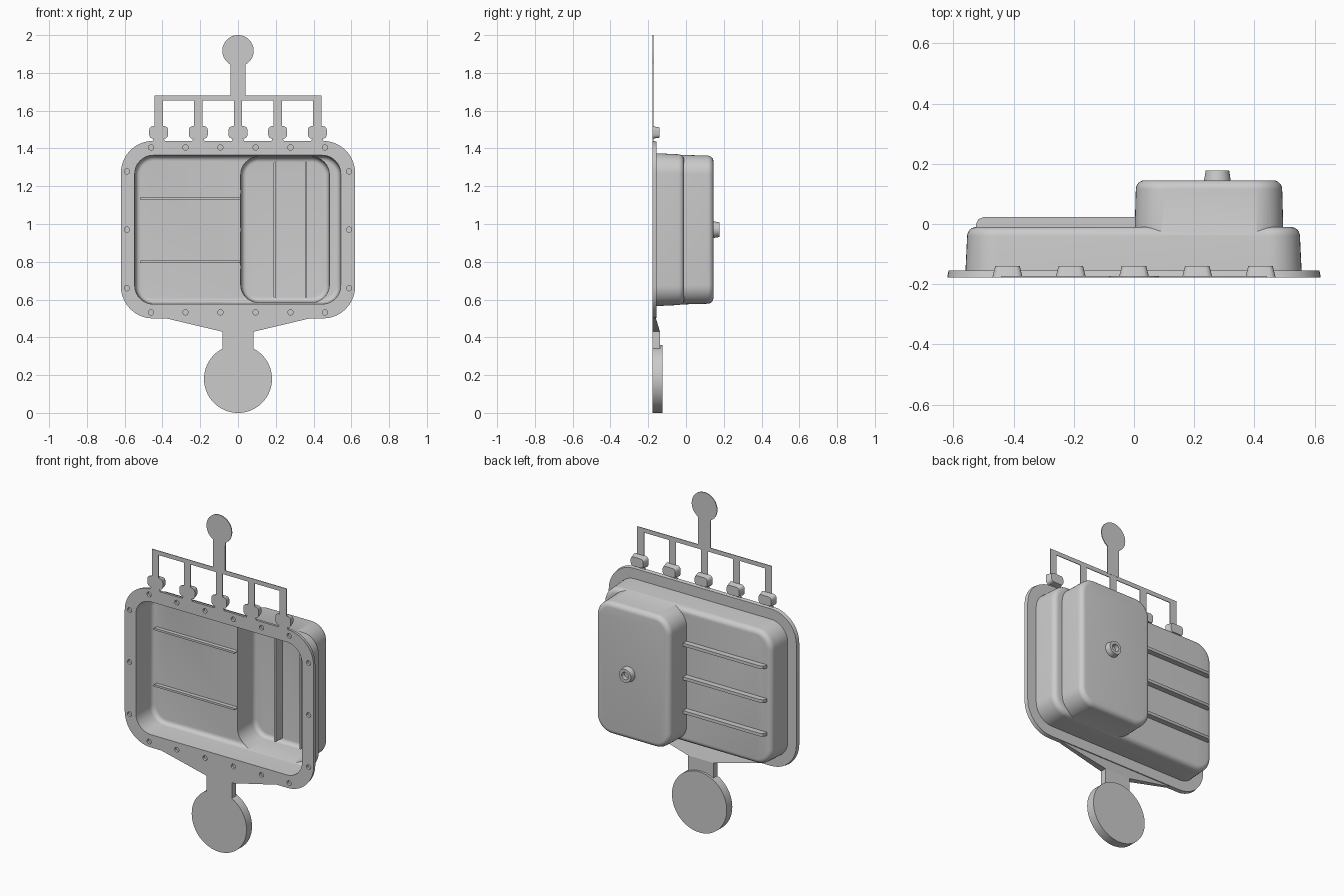
import bpy, bmesh
from math import sin, cos, pi, radians

if "Cube" in bpy.data.objects:
    bpy.data.objects.remove(bpy.data.objects["Cube"])

FRONT = -0.177


def finish(name, bm, smooth=True):
    bmesh.ops.recalc_face_normals(bm, faces=bm.faces)
    me = bpy.data.meshes.new(name)
    bm.to_mesh(me)
    bm.free()
    ob = bpy.data.objects.new(name, me)
    bpy.context.collection.objects.link(ob)
    if smooth:
        shade(ob)
    return ob


def activate(ob):
    bpy.ops.object.select_all(action='DESELECT')
    ob.select_set(True)
    bpy.context.view_layer.objects.active = ob


def shade(ob):
    activate(ob)
    bpy.ops.object.shade_smooth_by_angle(angle=radians(35))


def rounded(x0, x1, z0, z1, r, n=10):
    pts = []
    for k, (cx, cz) in enumerate([(x1 - r, z1 - r), (x0 + r, z1 - r), (x0 + r, z0 + r), (x1 - r, z0 + r)]):
        for i in range(n + 1):
            a = (k + i / n) * pi / 2
            pts.append((cx + r * cos(a), cz + r * sin(a)))
    return pts


def circle(cx, cz, r, a0=0, a1=2 * pi, n=48):
    last = n if a1 - a0 > 6.28 else n + 1
    return [(cx + r * cos(a0 + (a1 - a0) * i / n), cz + r * sin(a0 + (a1 - a0) * i / n)) for i in range(last)]


def loft(bm, rings):
    """Closed skin through rings given as (outline points, y or function of z)."""
    loops = []
    for pts, y in rings:
        loops.append([bm.verts.new((x, y(z) if callable(y) else y, z)) for x, z in pts])
    for a, b in zip(loops, loops[1:]):
        for i in range(len(a)):
            j = (i + 1) % len(a)
            bm.faces.new((a[i], a[j], b[j], b[i]))
    bm.faces.new(loops[0])
    bm.faces.new(loops[-1])


def solid(name, rings, smooth=True):
    bm = bmesh.new()
    loft(bm, rings)
    return finish(name, bm, smooth)


def plate(name, pts, y0, y1):
    return solid(name, [(pts, y0), (pts, y1)])


def tray(name, x0, x1, z0, z1, r, ya, yb, draft, fillet):
    """Drafted rounded box with a filleted end at yb."""
    def ring(d):
        return rounded(x0 + d, x1 - d, z0 + d, z1 - d, r - d)
    rings = [(ring(0), ya)]
    for i in range(7):
        a = i / 6 * pi / 2
        rings.append((ring(draft + fillet * (1 - cos(a))), yb - fillet * (1 - sin(a))))
    return solid(name, rings, False)


def boolean(ob, other, op):
    activate(ob)
    m = ob.modifiers.new("bool", 'BOOLEAN')
    m.operation, m.object, m.solver = op, other, 'EXACT'
    bpy.ops.object.modifier_apply(modifier=m.name)
    bpy.data.objects.remove(other, do_unlink=True)


# Hollow pan: flange plus shallow and deep trays
pan = solid("pan", [(rounded(-0.62, 0.62, 0.50, 1.44, 0.17), FRONT),
                    (rounded(-0.616, 0.616, 0.504, 1.436, 0.166), -0.155)], False)
boolean(pan, tray("a", -0.56, 0.557, 0.565, 1.375, 0.11, -0.165, -0.01, 0.006, 0.03), 'UNION')
boolean(pan, tray("b", 0.0, 0.498, 0.572, 1.368, 0.105, -0.10, 0.145, 0.006, 0.03), 'UNION')
boolean(pan, tray("c", -0.548, 0.545, 0.575, 1.365, 0.10, -0.20, -0.025, 0.006, 0.025), 'DIFFERENCE')
boolean(pan, tray("d", 0.012, 0.486, 0.582, 1.358, 0.097, -0.10, 0.131, 0.006, 0.025), 'DIFFERENCE')

# Blind bolt holes round the flange
spots = [(s * x, z) for s in (-1, 1) for x in (0.093, 0.278, 0.46) for z in (0.532, 1.405)]
spots += [(s * 0.588, z) for s in (-1, 1) for z in (0.66, 0.97, 1.278)]
bm = bmesh.new()
for x, z in spots:
    c = circle(x, z, 0.014, n=16)
    loft(bm, [(c, -0.20), (c, -0.163)])
boolean(pan, finish("holes", bm, False), 'DIFFERENCE')
shade(pan)

# Ribs inside and outside
for i, z in enumerate((0.80, 1.135)):
    plate(f"inner_floor_rib_{i}", rounded(-0.52, 0.012, z - 0.006, z + 0.006, 0.005, 3), -0.048, -0.02)
for i, x in enumerate((0.195, 0.36)):
    plate(f"inner_deep_rib_{i}", rounded(x - 0.006, x + 0.006, 0.61, 1.33, 0.005, 3), 0.07, 0.135)
for i, z in enumerate((0.77, 0.97, 1.17)):
    # Outer ribs have a curved far end
    prof = [(0.015, -0.02), (-0.525, -0.02), (-0.525, 0.0), (-0.517, 0.016), (-0.5, 0.023), (0.015, 0.023)]
    bm = bmesh.new()
    lo = [bm.verts.new((x, y, z - 0.009)) for x, y in prof]
    hi = [bm.verts.new((x, y, z + 0.009)) for x, y in prof]
    bm.faces.new(lo)
    bm.faces.new(hi)
    for k in range(len(prof)):
        j = (k + 1) % len(prof)
        bm.faces.new((lo[k], lo[j], hi[j], hi[k]))
    finish(f"outer_rib_{i}", bm)

# Drain boss with a blind hole
solid("drain_boss", [(circle(0.277, 0.97, r), y) for r, y in
                     ((0.045, 0.14), (0.039, 0.177), (0.022, 0.177), (0.022, 0.15))])

# Casting inlet: biscuit disc, neck and fan
plate("biscuit", circle(0, 0.18, 0.18, n=64), FRONT, -0.125)
plate("biscuit_neck", [(-0.083, 0.30), (0.083, 0.30), (0.083, 0.43), (-0.083, 0.43)], FRONT, -0.138)
solid("fan_gate", [([(-0.083, 0.43), (0.083, 0.43), (0.40, 0.505), (-0.40, 0.505)], y)
                   for y in (FRONT, lambda z: -0.138 - (z - 0.43) * 0.3)])

# Overflow pads along the top
legs = [-0.42, -0.21, 0.0, 0.21, 0.42]
for i, x in enumerate(legs):
    solid(f"overflow_pad_{i}", [(rounded(x - 0.05, x + 0.05, 1.452, 1.518, 0.02, 4), FRONT),
                                (rounded(x - 0.041, x + 0.041, 1.457, 1.511, 0.016, 4), -0.14)])
    plate(f"overflow_gate_{i}", [(x - 0.037, 1.43), (x + 0.037, 1.43), (x + 0.024, 1.46), (x - 0.024, 1.46)],
          FRONT, -0.171)

# Thin vent comb and its round head
comb = [(-0.442, 1.68)]
for i, x in enumerate(legs):
    comb += [(x - 0.022, 1.655)] if i else []
    comb += [(x - 0.022, 1.46), (x + 0.022, 1.46)]
    comb += [(x + 0.022, 1.655)] if i < 4 else []
comb.append((0.442, 1.68))
plate("vent_comb", comb, FRONT, -0.173)
plate("vent_head", circle(0, 1.917, 0.083, radians(-61), radians(241)) + [(-0.04, 1.675), (0.04, 1.675)],
      FRONT, -0.172)
